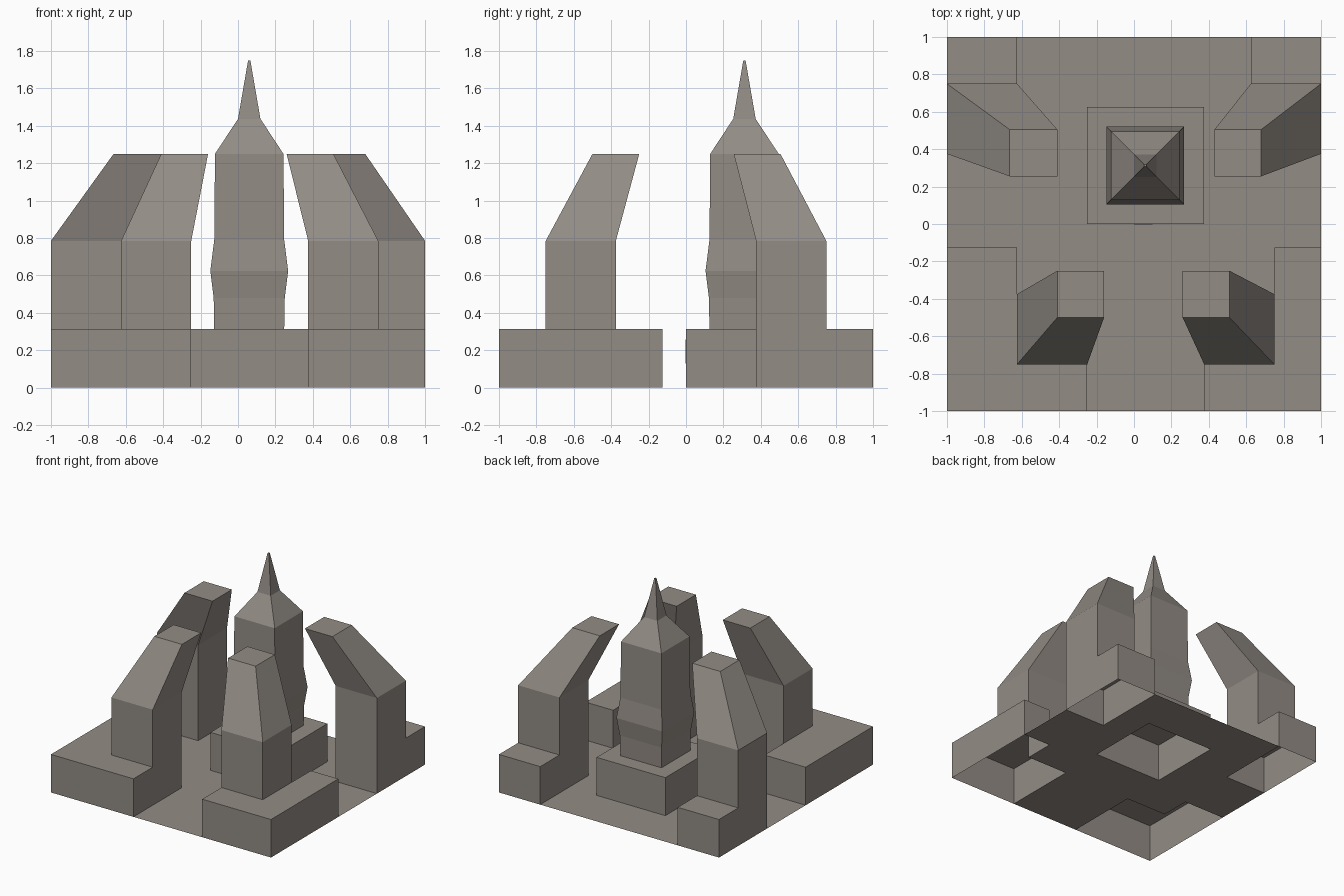
import bpy, bmesh

if "Cube" in bpy.data.objects:
    bpy.data.objects.remove(bpy.data.objects["Cube"])

stone = bpy.data.materials.new("warm grey stone")
stone.diffuse_color = (0.29, 0.262, 0.235, 1)
stone.use_nodes = True
stone.node_tree.nodes["Principled BSDF"].inputs["Base Color"].default_value = stone.diffuse_color
H = 0.3125   # height of the base blocks


def finish(name, bm):
    bmesh.ops.recalc_face_normals(bm, faces=bm.faces[:])
    mesh = bpy.data.meshes.new(name)
    bm.to_mesh(mesh)
    bm.free()
    mesh.materials.append(stone)
    obj = bpy.data.objects.new(name, mesh)
    bpy.context.collection.objects.link(obj)
    return obj


def loft(name, rings):
    """Skin matching point rings; closed at the top, open at the bottom."""
    bm = bmesh.new()
    loops = [[bm.verts.new(p) for p in ring] for ring in rings]
    for a, b in zip(loops, loops[1:]):
        n = len(a)
        for i in range(n):
            j = (i + 1) % n
            bm.faces.new((a[i], a[j], b[j], b[i]))
    bm.faces.new(loops[-1])
    return finish(name, bm)


def rect(x0, x1, y0, y1, z):
    return [(x0, y0, z), (x1, y0, z), (x1, y1, z), (x0, y1, z)]


def block(name, outline):
    return loft(name, [[(x, y, z) for x, y in outline] for z in (0, H)])


# Corner blocks: the front ones are notched, the back ones are plain
block("front_left_block", [(-1, -1), (-.25, -1), (-.25, -.375),
                           (-.625, -.375), (-.625, -.125), (-1, -.125)])
block("front_right_block", [(1, -1), (.375, -1), (.375, -.375),
                            (.75, -.375), (.75, -.125), (1, -.125)])
block("back_left_block", [(-1, .375), (-.625, .375), (-.625, 1), (-1, 1)])
block("back_right_block", [(.625, .375), (1, .375), (1, 1), (.625, 1)])
block("pedestal", [(-.25, 0), (.375, 0), (.375, .625), (-.25, .625)])

# Pillars: upright shaft, then a narrowing top leaning inwards
pillars = {
    "front_left_pillar": ((-.625, -.25, -.75, -.375), (-.41, -.16, -.5, -.25)),
    "front_right_pillar": ((.375, .75, -.75, -.375), (.26, .51, -.5, -.25)),
    "back_left_pillar": ((-1, -.625, .375, .75), (-.665, -.41, .255, .505)),
    "back_right_pillar": ((.625, 1, .375, .75), (.43, .68, .255, .505)),
}
for name, (foot, top) in pillars.items():
    loft(name, [rect(*foot, H), rect(*foot, .785), rect(*top, 1.25)])

# Central tower: square section following a stepped profile up to the spire
cx, cy = .06, .3125
profile = [(.187, H), (.19, .48), (.208, .625), (.187, .79),
           (.183, 1.25), (.06, 1.437), (.006, 1.75)]
loft("tower", [rect(cx - r, cx + r, cy - r, cy + r, z) for r, z in profile])

# Thin panel on the pedestal front
loft("pedestal_panel", [[(x, y, z) for x, z in
                         ((0, .13), (.1, .13), (.1, .258), (0, .258))]
                        for y in (0, -.004)])

# Ground sheet, left open beneath the blocks
xs = [-1, -.625, -.25, .375, .625, .75, 1]
ys = [-1, -.375, -.125, 0, .375, .625, 1]
covered = [(-1, -.25, -1, -.375), (-1, -.625, -1, -.125),
           (.375, 1, -1, -.375), (.75, 1, -1, -.125),
           (-1, -.625, .375, 1), (.625, 1, .375, 1), (-.25, .375, 0, .625)]
bm = bmesh.new()
for x0, x1 in zip(xs, xs[1:]):
    for y0, y1 in zip(ys, ys[1:]):
        mx, my = (x0 + x1) / 2, (y0 + y1) / 2
        if not any(a < mx < b and c < my < d for a, b, c, d in covered):
            bm.faces.new([bm.verts.new(p) for p in rect(x0, x1, y0, y1, 0)])
bmesh.ops.remove_doubles(bm, verts=bm.verts[:], dist=1e-4)
finish("ground_sheet", bm)
